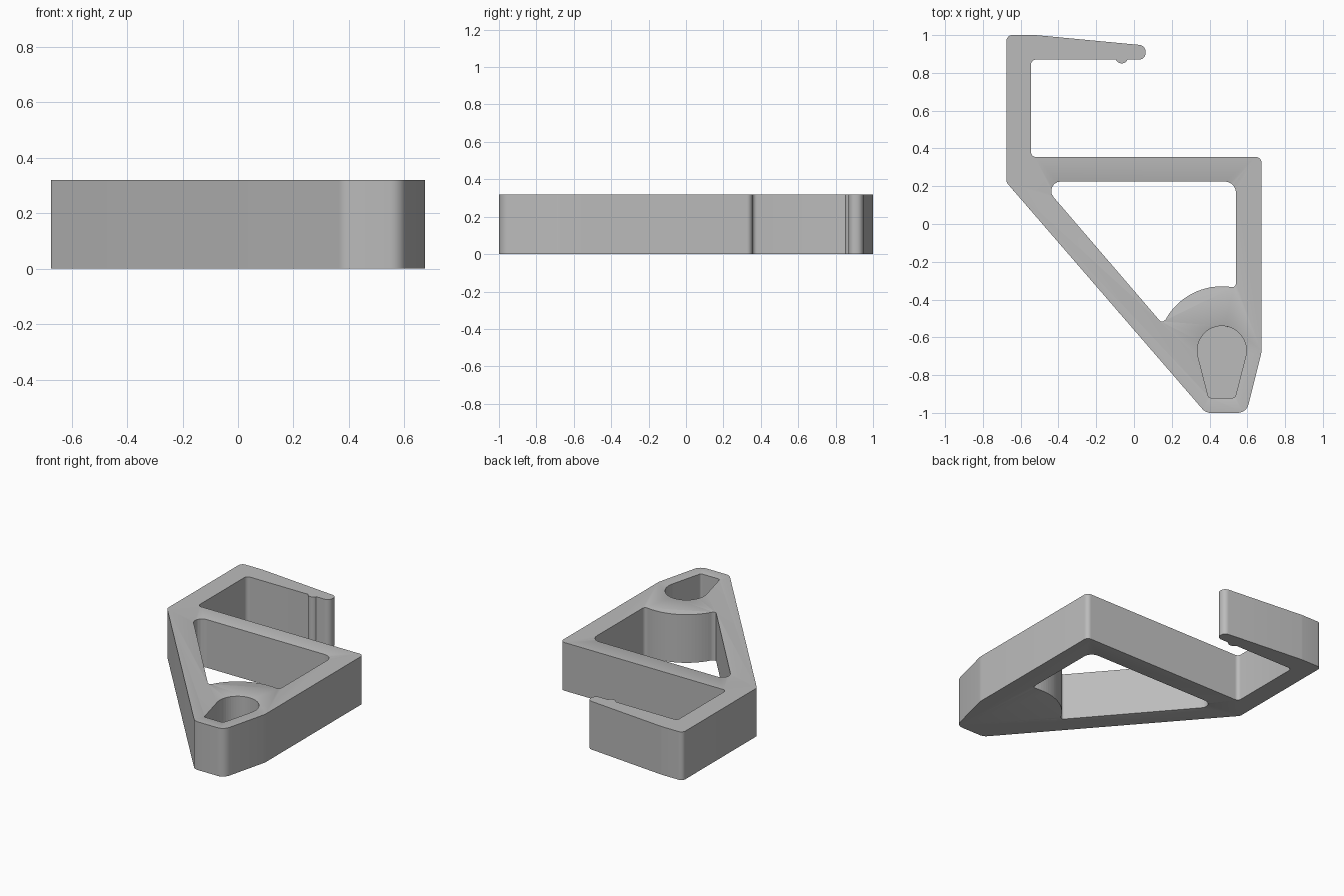
import bpy, bmesh, math
from mathutils import Vector

if "Cube" in bpy.data.objects:
    bpy.data.objects.remove(bpy.data.objects["Cube"])

H = 0.32        # thickness of the clip
RIM = 0.012     # softened rim on every flat edge


def rounded(points, steps=6):
    """Closed outline from (x, y, radius) corners, each filleted."""
    out, n = [], len(points)
    for i, (x, y, r) in enumerate(points):
        p = Vector((x, y))
        if r == 0:
            out.append(p)
            continue
        a = (Vector(points[i - 1][:2]) - p).normalized()
        b = (Vector(points[(i + 1) % n][:2]) - p).normalized()
        half = a.angle(b) / 2
        t = r / math.tan(half)
        c = p + (a + b).normalized() * (r / math.sin(half))
        s, e = p + a * t - c, p + b * t - c
        sweep = s.angle(e)
        for k in range(steps + 1):
            f = k / steps
            out.append(c + (s * math.sin((1 - f) * sweep) + e * math.sin(f * sweep)) / math.sin(sweep))
    return out


def arc(cx, cy, r, a0, a1, n):
    return [(cx + r * math.cos(math.radians(a0 + (a1 - a0) * k / n)),
             cy + r * math.sin(math.radians(a0 + (a1 - a0) * k / n)), 0) for k in range(n + 1)]


def prism(name, outline, z0, z1):
    bm = bmesh.new()
    face = bm.faces.new([bm.verts.new((p.x, p.y, z0)) for p in outline])
    ext = bmesh.ops.extrude_face_region(bm, geom=[face])
    top = [v for v in ext["geom"] if isinstance(v, bmesh.types.BMVert)]
    bmesh.ops.translate(bm, verts=top, vec=(0, 0, z1 - z0))
    bmesh.ops.recalc_face_normals(bm, faces=bm.faces)
    mesh = bpy.data.meshes.new(name)
    bm.to_mesh(mesh)
    bm.free()
    obj = bpy.data.objects.new(name, mesh)
    bpy.context.collection.objects.link(obj)
    return obj


# Outer silhouette: spring arm with a bump, shelf, triangular brace, nose
body = prism("clip_body", rounded(
    [(-0.675, 1.0, 0.03), (-0.52, 1.0, 0.1), (0.062, 0.945, 0.036), (0.062, 0.87, 0.036)]
    + arc(-0.065, 0.884, 0.034, -25, -155, 8)
    + [(-0.545, 0.87, 0.025), (-0.545, 0.355, 0.025), (0.675, 0.355, 0.03),
       (0.675, -0.68, 0.1), (0.595, -1.0, 0.06), (0.38, -1.0, 0.06),
       (-0.675, 0.22, 0.03)]), 0, H)

# Large opening with a curved bulge around the socket
window = prism("window_cutter", rounded(
    [(-0.497, 0.225, 0.05), (0.54, 0.225, 0.06), (0.54, -0.337, 0.02)]
    + arc(0.465, -0.67, 0.34, 81, 151, 20)
    + [(0.146, -0.523, 0.015)]), -0.1, H + 0.1)

# Blind keyhole socket in the top face
socket = prism("socket_cutter", rounded(
    arc(0.465, -0.67, 0.13, -15, 195, 28)
    + [(0.395, -0.92, 0.015), (0.535, -0.92, 0.015)]), 0.06, H + 0.1)

grey = bpy.data.materials.new("grey plastic")
grey.diffuse_color = (0.5, 0.5, 0.5, 1)
grey.use_nodes = True
grey.node_tree.nodes["Principled BSDF"].inputs["Base Color"].default_value = grey.diffuse_color
body.data.materials.append(grey)

for cutter in (window, socket):
    cutter.data.materials.append(grey)
    cutter.hide_render = True
    cutter.hide_set(True)
    cut = body.modifiers.new(cutter.name, "BOOLEAN")
    cut.operation, cut.solver, cut.object = "DIFFERENCE", "EXACT", cutter

# Softened rims
bevel = body.modifiers.new("rim", "BEVEL")
bevel.width, bevel.segments = RIM, 2
bevel.limit_method, bevel.angle_limit = "ANGLE", math.radians(65)

bpy.context.view_layer.objects.active = body
body.select_set(True)
bpy.ops.object.shade_smooth_by_angle(angle=math.radians(25))
